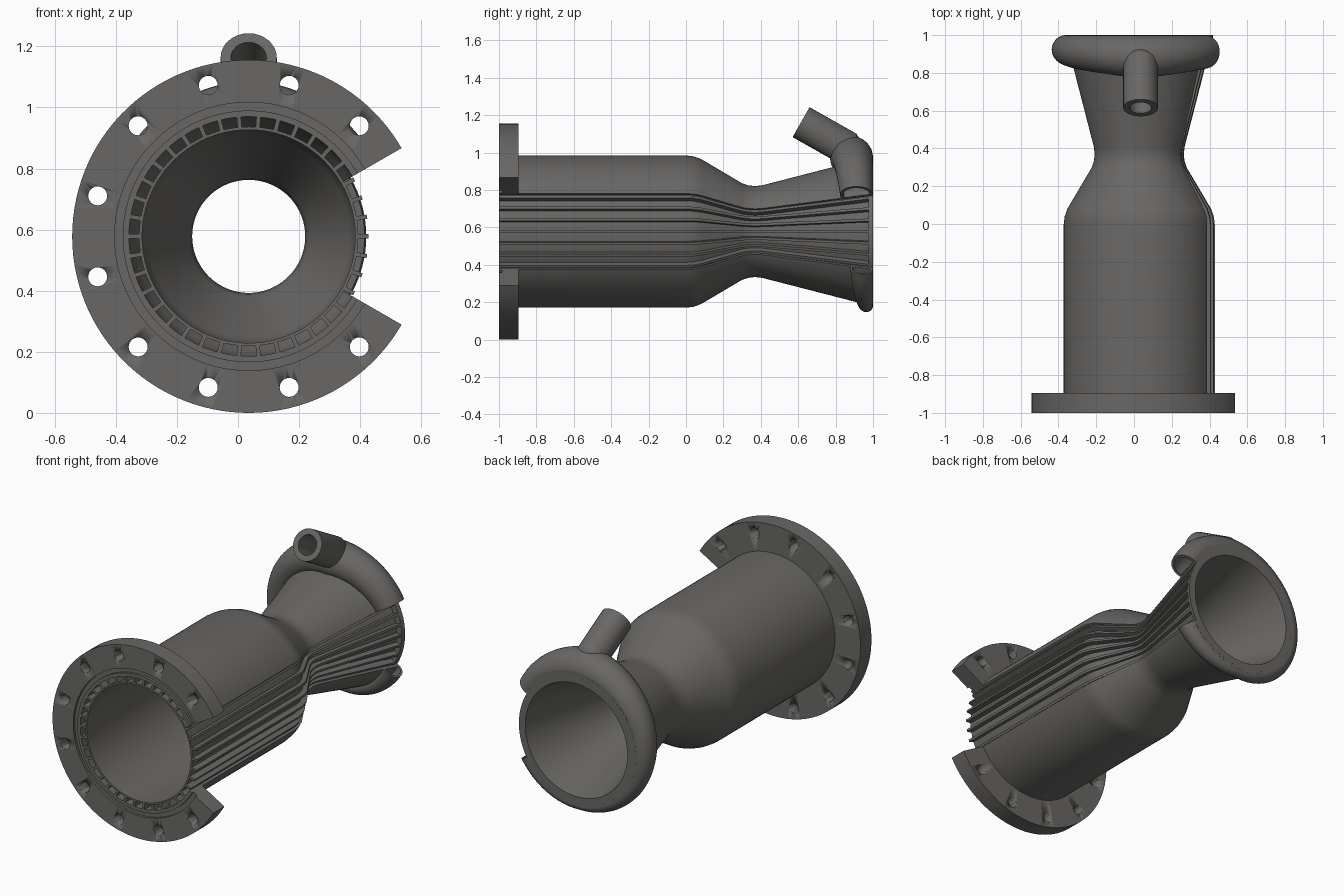
import bpy, bmesh, math
from mathutils import Vector

cube = bpy.data.objects.get("Cube")
if cube:
    bpy.data.objects.remove(cube, do_unlink=True)

CX, CZ = 0.035, 0.578          # thrust axis runs along y through here
CUT = math.radians(30)         # half angle of the cutaway wedge
TAU = math.tau
RIBS = 38

metal = bpy.data.materials.new("dark_grey_metal")
metal.use_nodes = True
GREY = (0.14, 0.136, 0.13, 1)
metal.diffuse_color = GREY
metal.node_tree.nodes["Principled BSDF"].inputs["Base Color"].default_value = GREY

# Outer contour of the chamber and nozzle: (y, radius)
CONTOUR = [(-1, .407), (0, .407), (.04, .402), (.08, .388), (.3, .258),
           (.335, .247), (.37, .243), (.41, .248), (1, .40)]


def outer(y):
    for (y0, r0), (y1, r1) in zip(CONTOUR, CONTOUR[1:]):
        if y <= y1:
            return r0 + (r1 - r0) * (y - y0) / (y1 - y0)
    return CONTOUR[-1][1]


def polar(y, r, a):
    return Vector((CX + r * math.cos(a), y, CZ + r * math.sin(a)))


def finish(name, bm, angle=30):
    bmesh.ops.recalc_face_normals(bm, faces=bm.faces)
    mesh = bpy.data.meshes.new(name)
    bm.to_mesh(mesh)
    bm.free()
    mesh.materials.append(metal)
    ob = bpy.data.objects.new(name, mesh)
    bpy.context.collection.objects.link(ob)
    bpy.ops.object.select_all(action='DESELECT')
    ob.select_set(True)
    bpy.context.view_layer.objects.active = ob
    bpy.ops.object.shade_smooth_by_angle(angle=math.radians(angle))
    return ob


def skin(bm, rings, loop=False, caps=True):
    """Join successive closed rings of points with quads."""
    rows = [[bm.verts.new(p) for p in ring] for ring in rings]
    n = len(rows[0])
    pairs = list(zip(rows, rows[1:])) + ([(rows[-1], rows[0])] if loop else [])
    for a, b in pairs:
        for i in range(n):
            j = (i + 1) % n
            bm.faces.new((a[i], a[j], b[j], b[i]))
    if caps and not loop:
        bm.faces.new(rows[0])
        bm.faces.new(rows[-1])
    return rows


def lathe(name, profile, start=0, end=TAU, steps=96):
    full = end - start > TAU - 0.01
    count = steps if full else steps + 1
    angles = [start + (end - start) * i / steps for i in range(count)]
    bm = bmesh.new()
    skin(bm, [[polar(y, r, a) for y, r in profile] for a in angles], loop=full)
    return finish(name, bm)


def layer(low, high, end=1.0):
    """Closed profile between two offsets from the outer contour."""
    ys = [y for y, r in CONTOUR if y < end] + [end]
    return ([(y, outer(y) + low) for y in ys]
            + [(y, outer(y) + high) for y in reversed(ys)])


# Inner liner, cut-open jacket and the ring closing the channels at the exit
lathe("inner_liner", layer(-.058, -.048))
lathe("outer_jacket", layer(-.015, 0), CUT, TAU - CUT)
lathe("exit_ring", [(.975, .342), (1, .352), (1, .385), (.975, .379)])

# Cooling channel ribs
bm = bmesh.new()
for k in range(RIBS):
    a = TAU * k / RIBS
    side = Vector((-math.sin(a), 0, math.cos(a))) * .007
    ys = [y for y, r in CONTOUR[:-1]] + [.975]
    skin(bm, [[polar(y, outer(y) - .049, a) - side, polar(y, outer(y) - .049, a) + side,
               polar(y, outer(y) - .0145, a) + side, polar(y, outer(y) - .0145, a) - side]
              for y in ys])
finish("channel_ribs", bm)

# Flange with a shallow seal groove, and its bolt holes
flange = lathe("flange", [(-1, .407), (-1, .412), (-.985, .412), (-.985, .439),
                          (-1, .439), (-1, .578), (-.895, .578), (-.895, .407)],
               CUT, TAU - CUT)
bm = bmesh.new()
for k in range(1, 11):
    a = math.radians(15 + 30 * k)
    hub = polar(0, .512, a)
    skin(bm, [[hub + Vector((.031 * math.cos(t), y, .031 * math.sin(t)))
               for t in (TAU * i / 24 for i in range(24))] for y in (-1.1, -.8)])
cutter = finish("bolt_hole_cutter", bm)
cutter.hide_render = True
bpy.context.view_layer.objects.active = flange
mod = flange.modifiers.new("bolt_holes", 'BOOLEAN')
mod.operation = 'DIFFERENCE'
mod.solver = 'EXACT'
mod.object = cutter
bpy.ops.object.modifier_apply(modifier=mod.name)
bpy.data.objects.remove(cutter, do_unlink=True)


# Exit manifold: hollow tube, widest at the top and tapering to the bottom
def manifold_ring(a, scale, clip):
    big = .115 - .08 * abs(math.degrees(a) - 90) / 180
    if math.degrees(a) > 270:
        big = .035 + .08 * (math.degrees(a) - 270) / 180
    pts = []
    for i in range(32):
        t = TAU * i / 32
        y = 1 - big + big * scale * math.cos(t)
        r = .395 + big * scale * math.sin(t)
        pts.append(polar(y, max(r, outer(y) + clip), a))
    return pts


angles = [CUT + (TAU - 2 * CUT) * i / 80 for i in range(81)]
bm = bmesh.new()
wall = skin(bm, [manifold_ring(a, 1, -.008) for a in angles], caps=False)
bore = skin(bm, [manifold_ring(a, .8, .003) for a in angles], caps=False)
for o, n in ((wall[0], bore[0]), (wall[-1], bore[-1])):
    for i in range(32):
        j = (i + 1) % 32
        bm.faces.new((o[i], o[j], n[j], n[i]))
finish("exit_manifold", bm, 40)

# Inlet pipe with a mitred elbow
path = [Vector((CX, y, z)) for y, z in ((.615, 1.163), (.845, 1.033), (.9, .94))]
dirs = [(b - a).normalized() for a, b in zip(path, path[1:])]
planes = [dirs[0], (dirs[0] + dirs[1]).normalized(), dirs[1]]


def pipe_ring(i, radius):
    d = dirs[min(i, 1)]
    across = Vector((1, 0, 0))
    up = across.cross(d)
    ring = []
    for k in range(32):
        t = TAU * k / 32
        p = (across * math.cos(t) + up * math.sin(t)) * radius
        # slide along the pipe onto the mitre plane
        ring.append(path[i] + p - d * (p.dot(planes[i]) / d.dot(planes[i])))
    return ring


bm = bmesh.new()
skin(bm, [pipe_ring(0, .058), pipe_ring(0, .092), pipe_ring(1, .092), pipe_ring(2, .092),
          pipe_ring(2, .058), pipe_ring(1, .058)], loop=True)
finish("inlet_pipe", bm, 25)
